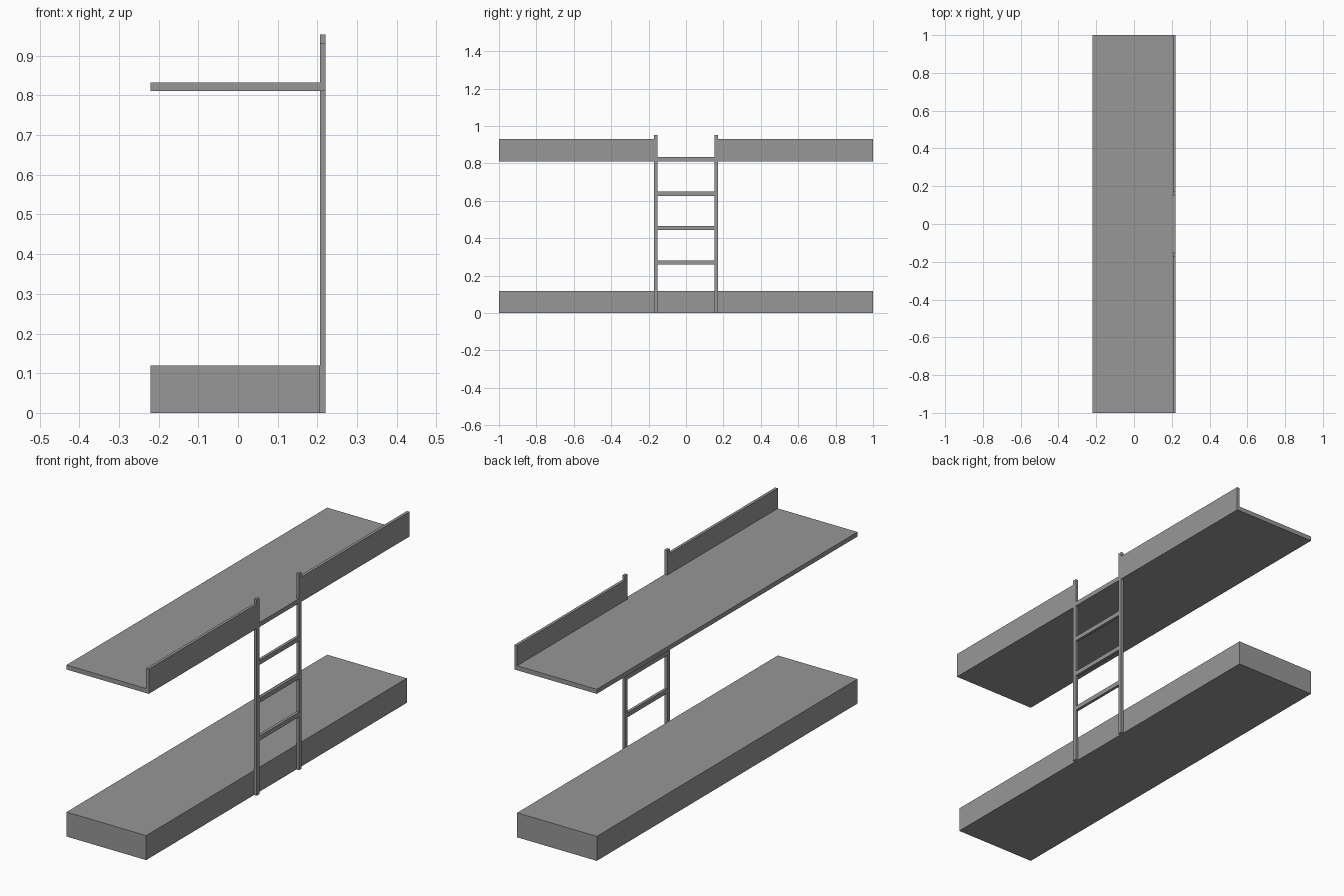
import bpy
import bmesh
from mathutils import Vector

old = bpy.data.objects.get("Cube")
if old:
    bpy.data.objects.remove(old, do_unlink=True)

grey = bpy.data.materials.new("plain grey")
grey.use_nodes = True
colour = (0.31, 0.31, 0.31, 1)
grey.diffuse_color = colour
grey.node_tree.nodes["Principled BSDF"].inputs["Base Color"].default_value = colour


def box(name, x, y, z):
    """Add a box spanning the given (low, high) ranges."""
    lo, hi = (Vector(corner) for corner in zip(x, y, z))
    bm = bmesh.new()
    bmesh.ops.create_cube(bm, size=1)
    bmesh.ops.scale(bm, vec=hi - lo, verts=bm.verts)
    bmesh.ops.translate(bm, vec=(lo + hi) / 2, verts=bm.verts)
    mesh = bpy.data.meshes.new(name)
    bm.to_mesh(mesh)
    bm.free()
    mesh.materials.append(grey)
    obj = bpy.data.objects.new(name, mesh)
    bpy.context.collection.objects.link(obj)
    return obj


BACK, INNER, OUTER = -0.221, 0.207, 0.221    # bed depth and ladder plane
POST_IN, POST_OUT = 0.152, 0.172             # ladder post width
LENGTH = (-1, 1)
bed, rail = (BACK, INNER), (INNER, OUTER)
UPPER, THICK = 0.811, 0.022

# Bunk platforms
box("lower_base", bed, LENGTH, (0, 0.097))
box("lower_mattress", bed, LENGTH, (0.097, 0.119))
box("upper_bunk", bed, LENGTH, (UPPER, UPPER + THICK))

# Guard boards and ladder posts on each side of the opening
for side, sign in (("right", -1), ("left", 1)):
    guard_y = sorted((sign * POST_OUT, sign))
    post_y = sorted((sign * POST_IN, sign * POST_OUT))
    box(f"guard_board_{side}", rail, guard_y, (UPPER, 0.931))
    box(f"ladder_post_{side}", rail, post_y, (0, 0.953))

# Ladder rungs, evenly spaced down from the upper bunk
for i in range(4):
    z = UPPER - 0.184 * i
    box(f"ladder_rung_{i + 1}", rail, (-POST_IN, POST_IN), (z, z + THICK))
